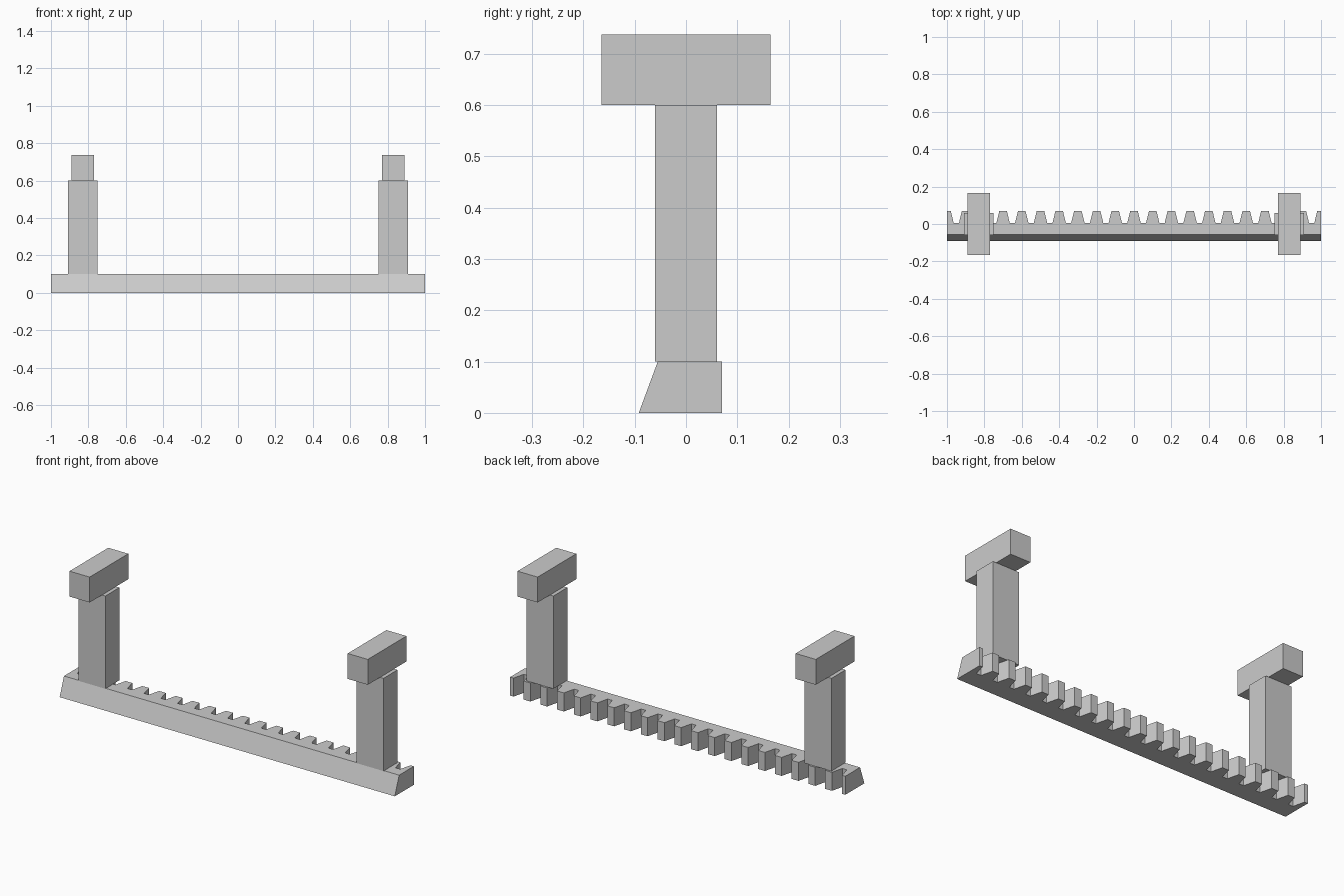
import bpy, bmesh
from mathutils import Vector

cube = bpy.data.objects.get("Cube")
if cube:
    bpy.data.objects.remove(cube, do_unlink=True)

grey = bpy.data.materials.new("plain_grey")
grey.use_nodes = True
colour = (0.6, 0.6, 0.6, 1)
grey.diffuse_color = colour
grey.node_tree.nodes["Principled BSDF"].inputs["Base Color"].default_value = colour


def finish(name, bm):
    bmesh.ops.recalc_face_normals(bm, faces=bm.faces)
    mesh = bpy.data.meshes.new(name)
    bm.to_mesh(mesh)
    bm.free()
    mesh.materials.append(grey)
    obj = bpy.data.objects.new(name, mesh)
    bpy.context.collection.objects.link(obj)
    return obj


def box(name, low, high):
    bm = bmesh.new()
    bmesh.ops.create_cube(bm, size=1)
    low, high = Vector(low), Vector(high)
    bmesh.ops.scale(bm, vec=high - low, verts=bm.verts)
    bmesh.ops.translate(bm, vec=(low + high) / 2, verts=bm.verts)
    return finish(name, bm)


# Toothed bar: rack outline extruded upward, with a sloping front
HEIGHT, ROOT, TIP, PITCH = 0.1, 0.005, 0.07, 0.1
FRONT_LOW, FRONT_HIGH = -0.092, -0.055
outline = [(-1, FRONT_LOW), (1, FRONT_LOW)]
for i in range(10, -11, -1):
    for dx, y in ((0.036, ROOT), (0.02, TIP), (-0.02, TIP), (-0.036, ROOT)):
        x = i * PITCH + dx
        if abs(x) < 1:
            outline.append((x, y))
    # Half teeth close off both ends
    if i == 10:
        outline.insert(2, (1, TIP))
outline.append((-1, TIP))

bm = bmesh.new()
base = bm.faces.new([bm.verts.new((x, y, 0)) for x, y in outline])
top = bmesh.ops.extrude_face_region(bm, geom=[base], use_keep_orig=True)
for v in top["geom"]:
    if isinstance(v, bmesh.types.BMVert):
        v.co.z = HEIGHT
        if v.co.y < FRONT_HIGH:
            v.co.y = FRONT_HIGH
finish("toothed_bar", bm)

# Two posts, each with a crossbar on top
for side, x in (("left", 0.83), ("right", -0.83)):
    box(side + "_post", (x - 0.08, -0.06, HEIGHT), (x + 0.08, 0.06, 0.6))
    box(side + "_crossbar", (x - 0.06, -0.165, 0.6), (x + 0.06, 0.165, 0.737))
